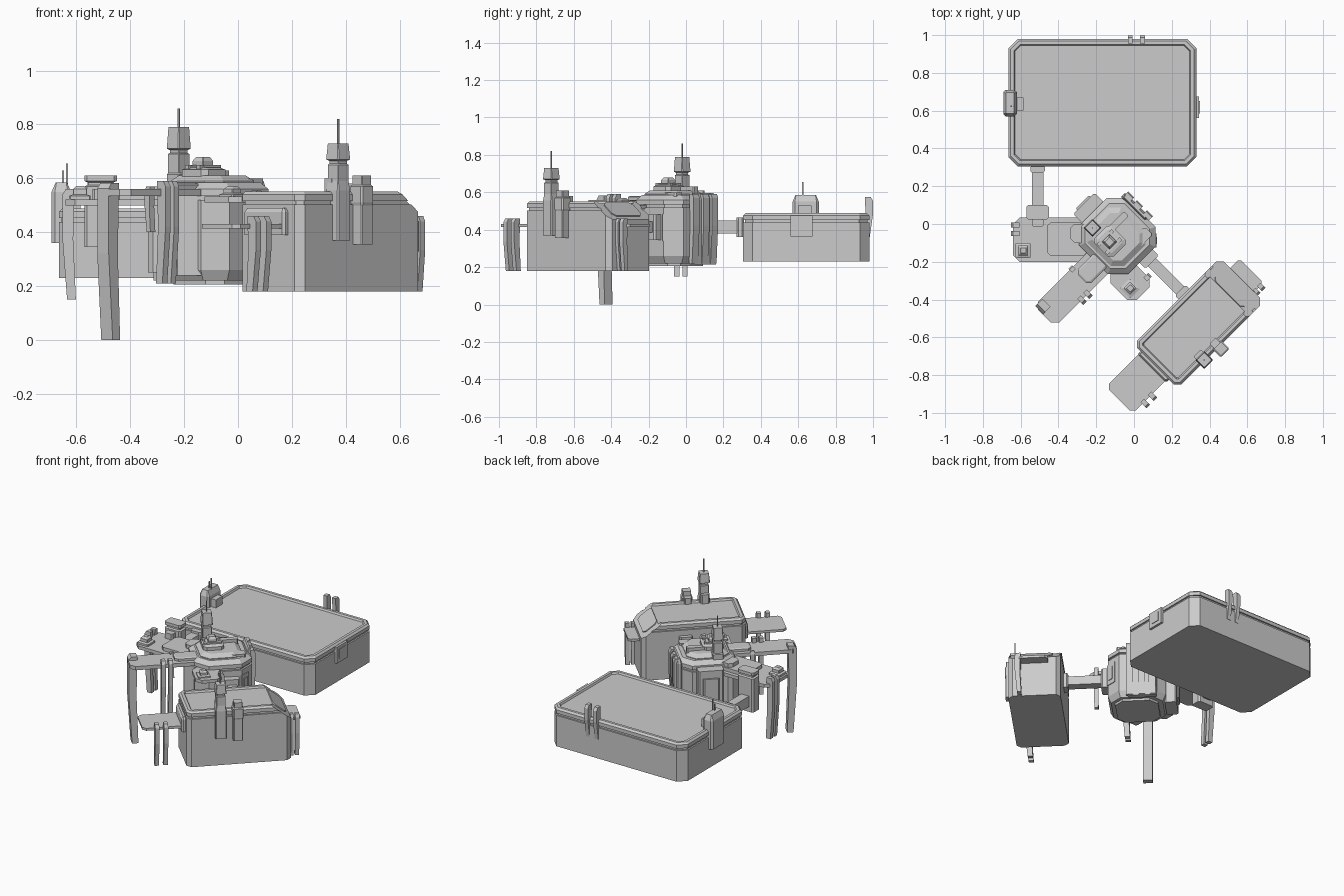
import bpy, bmesh, math
from mathutils import Matrix, Vector

if "Cube" in bpy.data.objects:
    bpy.data.objects.remove(bpy.data.objects["Cube"])

W = Matrix.Identity(4)                       # world-aligned parts
D = Matrix.Rotation(math.radians(45), 4, 'Z')  # parts on the 45 degree frame


def finish(name, bm, m):
    bmesh.ops.recalc_face_normals(bm, faces=bm.faces)
    me = bpy.data.meshes.new(name)
    bm.to_mesh(me)
    bm.free()
    me.transform(m)
    ob = bpy.data.objects.new(name, me)
    bpy.context.collection.objects.link(ob)
    return ob


def crect(x0, x1, y0, y1, c):
    if c < 0.001:
        return [(x0, y0), (x1, y0), (x1, y1), (x0, y1)]
    return [(x0 + c, y0), (x1 - c, y0), (x1, y0 + c), (x1, y1 - c),
            (x1 - c, y1), (x0 + c, y1), (x0, y1 - c), (x0, y0 + c)]


def loft(name, rect, c, rings, m=W, cut=None):
    """Chamfered rectangle lofted through (inset, z) rings."""
    x0, x1, y0, y1 = rect
    bm = bmesh.new()
    loops = []
    for d, z in rings:
        pts = crect(x0 + d, x1 - d, y0 + d, y1 - d, max(c - 0.586 * d, 0.002) if c else 0)
        loops.append([bm.verts.new((x, y, z)) for x, y in pts])
    for a, b in zip(loops, loops[1:]):
        n = len(a)
        for i in range(n):
            bm.faces.new((a[i], a[(i + 1) % n], b[(i + 1) % n], b[i]))
    bm.faces.new(loops[0])
    bm.faces.new(loops[-1])
    if cut:
        r = bmesh.ops.bisect_plane(bm, geom=bm.verts[:] + bm.edges[:] + bm.faces[:],
                                   plane_co=cut[0], plane_no=cut[1], clear_outer=True)
        bmesh.ops.holes_fill(bm, edges=[e for e in r['geom_cut']
                                        if isinstance(e, bmesh.types.BMEdge)])
    return finish(name, bm, m)


def slab(name, rect, z0, z1, c=0.0, m=W):
    return loft(name, rect, c, [(0, z0), (0, z1)], m)


def fin(name, x, y, ang, z0, z1, t=0.025, d=0.045, m=W):
    """Blade leaning outward at the top, profile extruded across its thickness."""
    h = z1 - z0
    prof = [(-d * .5, z0), (d * .15, z0), (d * .5, z0 + h * .55), (d * .5, z1 - .02),
            (d * .25, z1), (-d * .4, z1), (-d * .3, z0 + h * .55)]
    bm = bmesh.new()
    f = bm.faces.new([bm.verts.new((p, -t / 2, z)) for p, z in prof])
    r = bmesh.ops.extrude_face_region(bm, geom=[f])
    bmesh.ops.translate(bm, vec=(0, t, 0), verts=[v for v in r['geom'] if isinstance(v, bmesh.types.BMVert)])
    return finish(name, bm, m @ Matrix.Translation((x, y, 0)) @ Matrix.Rotation(math.radians(ang), 4, 'Z'))


def tower(name, x, y, profile, m=W, tip=None, c=0.005):
    """Stepped mast: (half width, z) rings plus a thin antenna."""
    s = profile[0][0]
    loft(name, (x - s, x + s, y - s, y + s), c, [(s - w, z) for w, z in profile], m)
    if tip:
        a = 0.003
        slab(name + "_antenna", (x - a, x + a, y - a, y + a), profile[-1][1] - .01, tip, 0, m)


def rim(z0, z1):
    """Wall, groove and raised lip with sunken deck."""
    return [(0, z0), (0, z1 - .05), (.01, z1 - .05), (.01, z1 - .036), (0, z1 - .036),
            (0, z1 - .012), (.012, z1), (.03, z1), (.036, z1 - .012)]


# large container
loft("large_container", (-.665, .33, .305, .98), .05, rim(.23, .488))
slab("large_side_panel", (.32, .345, .56, .675), .365, .475, .0)
slab("large_side_panel_inset", (.34, .349, .585, .65), .39, .455)
loft("large_left_mast", (-.692, -.62, .57, .71), .012, [(0, .36), (0, .55), (.015, .585)])
slab("large_mast_foot", (-.63, -.585, .60, .67), .46, .53)
for i, x in enumerate((-.635, -.65)):
    slab("large_mast_antenna", (x - .003, x + .003, .62, .628), .57, .655 - i * .025)
for x in (-.02, .045):
    fin("large_rear_fin", x, .975, 90, .36, .575, .026, .048)

# small angled container with sloped end
n = Vector((.095, 0, .12)).normalized()
loft("small_container", (-.452, .195, -.777, -.448), .027, rim(.18, .552), D,
     ((.072, -.6, .552), n))
R = Matrix.Translation((.13, -.6125, .506)) @ Matrix.Rotation(math.atan2(.095, .12), 4, 'Y')
slab("slope_panel", (-.055, .055, -.11, .11), -.01, .006, .02, D @ R)
loft("end_socket", (-.475, -.44, -.715, -.5), .01, [(0, .39), (0, .475), (.01, .49)], D)
slab("end_platform", (-.715, -.44, -.705, -.505), .414, .43, .022, D)
for u in (-.63, -.575):
    fin("end_platform_fin", u, -.712, -90, .18, .46, .026, .05, D)
slab("slope_end_platform", (.18, .265, -.705, -.525), .414, .43, .015, D)
fin("slope_end_fin", .24, -.71, -90, .18, .46, .026, .04, D)
fin("slope_end_fin", .207, -.71, -90, .18, .46, .02, .04, D)
# wall masts on the small container
tower("tall_wall_mast", -.246, -.772, [(.034, .37), (.034, .555), (.028, .59), (.028, .65),
      (.024, .655), (.024, .665), (.034, .67), (.028, .73)], D, .82)
slab("tall_wall_mast_arm", (-.275, -.22, -.775, -.72), .54, .60, .008, D)
tower("short_wall_mast", -.142, -.792, [(.03, .355), (.03, .50), (.033, .51), (.033, .57),
      (.026, .575), (.026, .61)], D)
slab("short_mast_bracket", (-.165, -.12, -.775, -.73), .53, .58, .006, D)

# central hub, octagonal body with stepped roof
loft("hub_body", (-.285, .07, -.165, .20), .075,
     [(.02, .22), (0, .26), (0, .52), (.012, .52), (.012, .535), (0, .535), (0, .56), (.03, .585)], D)
loft("hub_roof", (-.245, .015, -.12, .16), .05, [(0, .57), (0, .59), (.03, .61)], D)
loft("hub_cap", (-.22, -.09, -.045, .095), .02, [(0, .60), (0, .632), (.02, .64)], D)
tower("hub_centre_mast", -.159, .025, [(.042, .63), (.042, .645), (.028, .65), (.028, .665),
      (.018, .68)], D)
for s in (-1, 1):
    slab("hub_mast_cross", (-.159 - .055, -.159 + .055, .025 + s * .03 - .01, .025 + s * .03 + .01), .625, .65, 0, D)
tower("hub_tall_mast", -.17, .141, [(.034, .54), (.034, .615), (.029, .62), (.029, .69),
      (.024, .695), (.024, .705), (.034, .71), (.028, .79)], D, .86)
slab("hub_roof_block", (-.13, .01, .05, .085), .57, .63, .006, D)
slab("hub_roof_block", (-.06, .03, -.11, -.05), .57, .60, .01, D)
# hub wall panels
slab("hub_back_panel", (-.19, -.03, .19, .265), .22, .55, .01, D)
slab("hub_back_panel_plate", (-.16, -.06, .25, .277), .27, .50, .008, D)
loft("hub_rear_panel", (.05, .085, -.03, .15), .008, [(0, .215), (0, .56), (.012, .595)], D)
for v in (.12, .055, -.02):
    fin("hub_rear_fin", .083, v, 0, .22, .59, .045, .035, D)
slab("hub_window", (.09, .118, -.125, -.05), .34, .485)
slab("hub_window_inset", (.11, .123, -.105, -.07), .37, .46)
slab("hub_front_panel", (-.235, -.055, -.255, -.12), .24, .54, .01)
slab("hub_left_panel", (-.335, -.25, -.10, 0), .25, .57, .02)
slab("hub_base", (-.24, .03, -.12, .15), .205, .23, .05, D)

# left arm
slab("left_arm", (-.64, -.25, -.2, .035), .5, .522, .035)
slab("left_arm_step", (-.46, -.25, -.17, .01), .52, .545, .02)
tower("left_arm_mast", -.587, -.14, [(.04, .515), (.04, .535), (.026, .54), (.026, .56), (.014, .572)])
for y in (-.005, -.05):
    fin("left_arm_fin", -.627, y, 180, .15, .56, .028, .05)

# diagonal arm with the long ground leg
slab("diagonal_arm", (-.68, -.2, -.088, .068), .535, .56, .03, D)
loft("diagonal_arm_root", (-.40, -.2, -.06, .04), .02, [(0, .555), (0, .575), (.01, .58)], D)
fin("ground_leg", -.647, .032, 180, 0, .582, .06, .06, D)
for u in (-.48, -.435):
    fin("diagonal_arm_fin", u, -.088, -90, .21, .59, .026, .05, D)
fin("diagonal_arm_back_fin", -.40, .062, 90, .40, .57, .026, .03, D)

# front stub arm
slab("stub_arm", (-.31, -.145, -.295, -.1), .51, .532, .035, D)
tower("stub_arm_mast", -.255, -.226, [(.038, .525), (.038, .54), (.024, .545), (.024, .56), (.014, .57)], D)
fin("stub_arm_fin", -.15, -.25, 0, .27, .555, .026, .04, D)

# connectors between hub and containers
slab("rear_connector", (-.54, -.48, .08, .31), .38, .45, .01)
slab("rear_connector_collar", (-.548, -.472, .27, .31), .36, .465, .01)
loft("rear_connector_joint", (-.57, -.45, .025, .10), .01,
     [(0, .345), (0, .57), (.012, .575), (.012, .585), (0, .59), (0, .61)])
slab("rear_joint_pin", (-.54, -.48, -.015, .03), .51, .56, .008)
slab("front_connector", (-.105, -.045, -.45, -.14), .385, .445, .01, D)
slab("front_connector_collar", (-.115, -.035, -.46, -.42), .365, .465, .01, D)
slab("front_connector_root", (-.125, -.025, -.21, -.15), .345, .48, .01, D)
